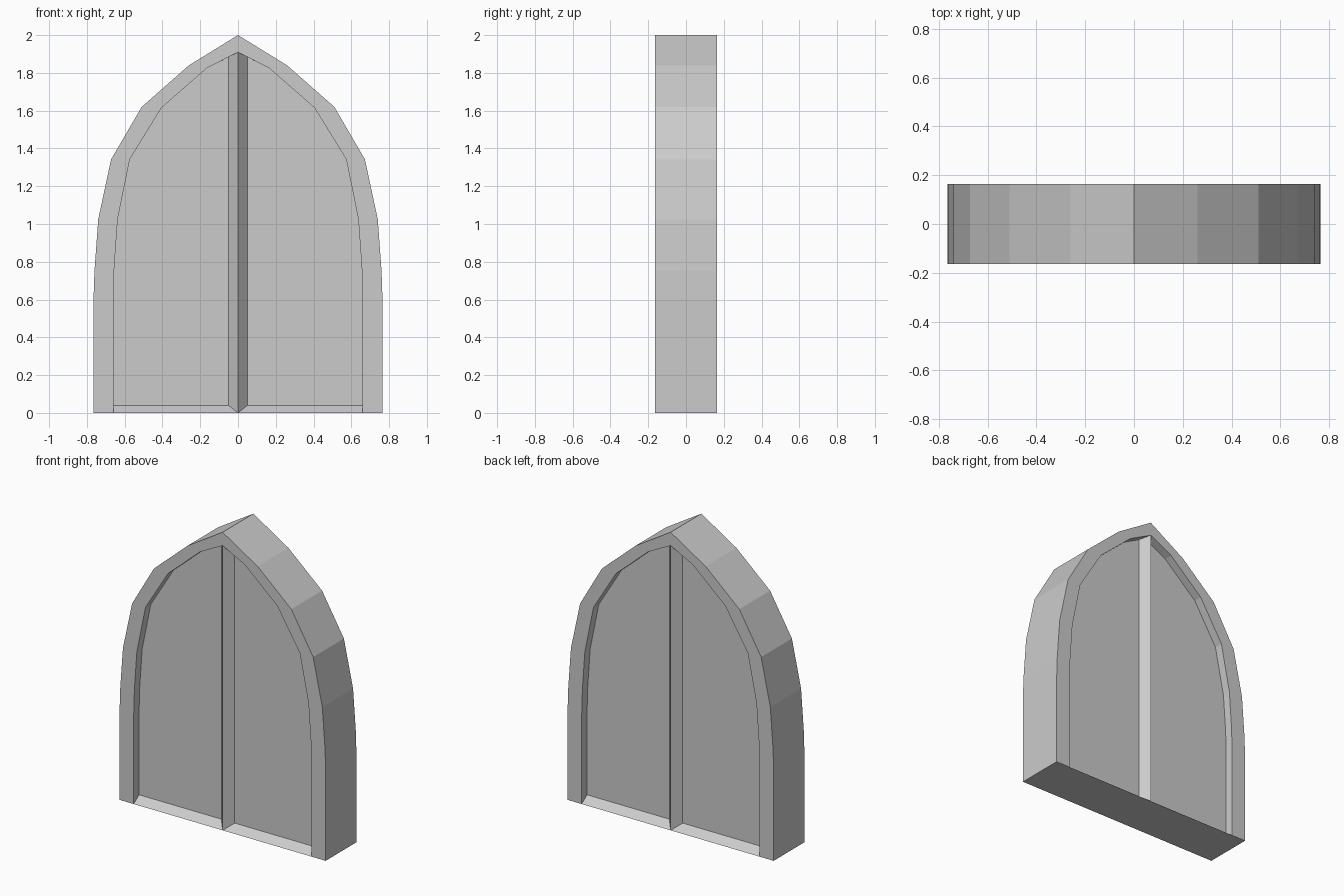
import bpy

if "Cube" in bpy.data.objects:
    bpy.data.objects.remove(bpy.data.objects["Cube"])

D = 0.163      # half thickness at the frame face
P = 0.106      # half thickness at the recessed panel
SILL = 0.04    # sill height at the panel
M = 0.05       # half width of the mullion

# Half profiles of the pointed arch (x, z), foot to apex
outer = [(0.765, 0), (0.765, 0.6), (0.76, 0.75), (0.74, 1.025),
         (0.672, 1.342), (0.51, 1.62), (0.26, 1.84), (0, 2.0)]
inner = [(0.66, 0), (0.66, 0.6), (0.655, 0.77), (0.637, 1.025),
         (0.573, 1.342), (0.405, 1.615), (0.165, 1.825), (0, 1.91)]
recess = [(0.66, SILL)] + inner[1:-1] + [(M, 1.884)]


def at(profile, y):
    return [(x, y, z) for x, z in profile]


def strip(a, b):
    return [(a[i], a[i + 1], b[i + 1], b[i]) for i in range(len(a) - 1)]


def part(name, faces):
    """Make a quarter of a part and mirror it left-right and front-back."""
    verts = list(dict.fromkeys(p for f in faces for p in f))
    mesh = bpy.data.meshes.new(name)
    mesh.from_pydata(verts, [], [[verts.index(p) for p in f] for f in faces])
    obj = bpy.data.objects.new(name, mesh)
    bpy.context.collection.objects.link(obj)
    mod = obj.modifiers.new("mirror", 'MIRROR')
    mod.use_axis = (True, True, False)
    mod.merge_threshold = 0.0005


# Arched frame: outer side, front rim, recess wall and underside
loops = [at(outer, 0), at(outer, -D), at(inner, -D), at(recess, -P)]
frame = [f for a, b in zip(loops, loops[1:]) for f in strip(a, b)]
frame.append(((0, 0, 0), (0.765, 0, 0), (0.765, -D, 0), (0.66, -D, 0), (0, -D, 0)))
part("arch_frame", frame)

# Recessed panel
part("panel", [[(M, -P, SILL)] + at(recess, -P)])

# Sloping sill
part("sill", [[(0, -D, 0), (0.66, -D, 0), (0.66, -P, SILL), (M, -P, SILL)]])

# Triangular central mullion
part("mullion", [[(0, -D, 0), (M, -P, SILL), (M, -P, 1.884), (0, -D, 1.91)]])
